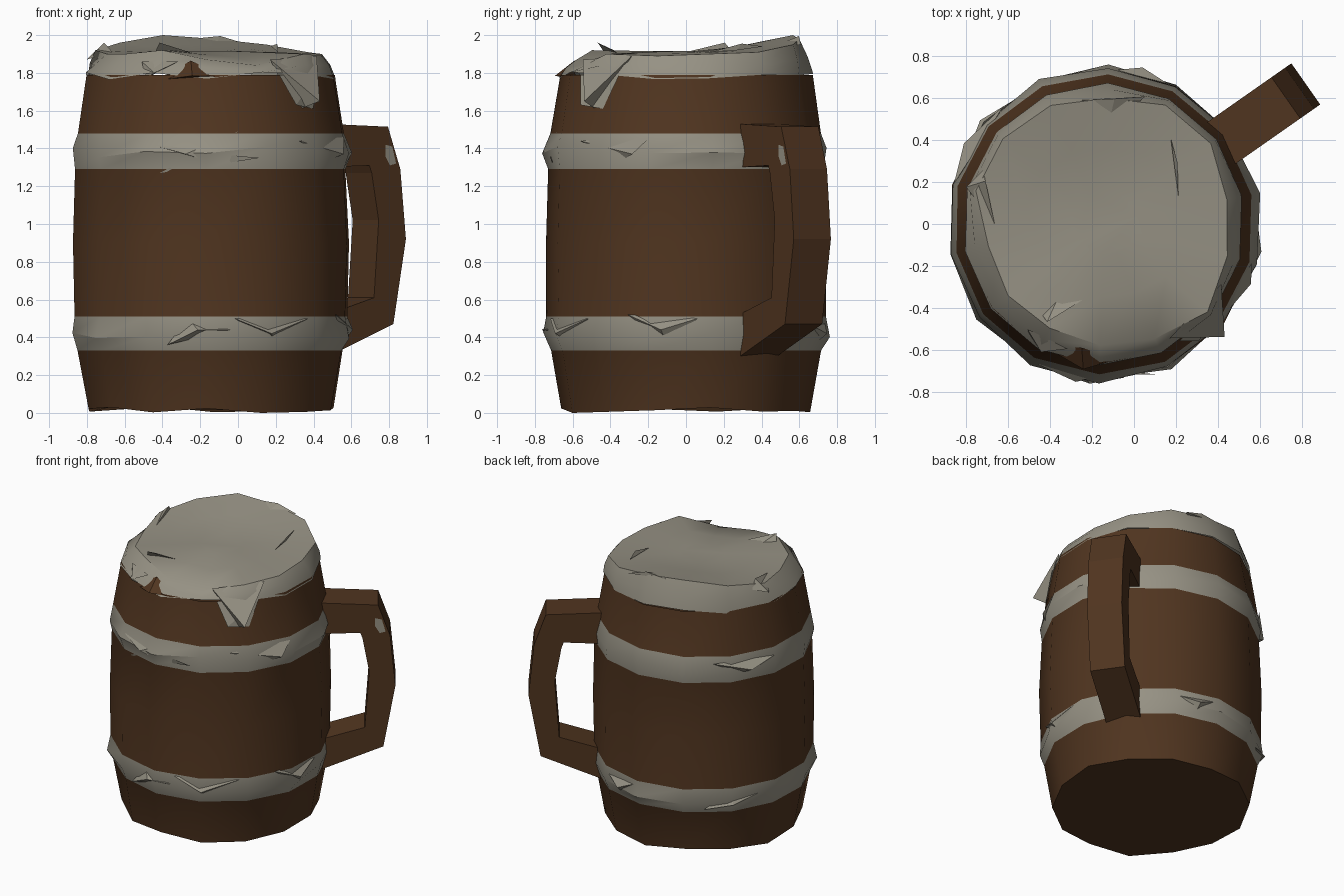
import bpy, bmesh, math, random
from mathutils import Vector

if "Cube" in bpy.data.objects:
    bpy.data.objects.remove(bpy.data.objects["Cube"])

random.seed(4)
CX, N, START = -0.145, 14, -66.0   # mug axis x, sides, first corner angle


def material(name, rgb):
    m = bpy.data.materials.new(name)
    m.diffuse_color = (*rgb, 1)
    m.use_nodes = True
    m.node_tree.nodes["Principled BSDF"].inputs["Base Color"].default_value = m.diffuse_color
    return m


BROWN = material("dark wood", (0.08, 0.035, 0.014))
GREY = material("pale grey", (0.305, 0.285, 0.23))


def polar(deg, r, z):
    a = math.radians(deg)
    return Vector((CX + r * math.cos(a), r * math.sin(a), z))


def finish(name, bm, mats, smooth=30):
    bmesh.ops.recalc_face_normals(bm, faces=bm.faces)
    me = bpy.data.meshes.new(name)
    bm.to_mesh(me)
    bm.free()
    for m in mats:
        me.materials.append(m)
    ob = bpy.data.objects.new(name, me)
    bpy.context.collection.objects.link(ob)
    if smooth:
        bpy.ops.object.select_all(action='DESELECT')
        ob.select_set(True)
        bpy.context.view_layer.objects.active = ob
        bpy.ops.object.shade_smooth_by_angle(angle=math.radians(smooth))
    return ob


def skin(bm, rings):
    for a, b in zip(rings, rings[1:]):
        for i in range(N):
            j = (i + 1) % N
            bm.faces.new((a[i], a[j], b[j], b[i]))


def shards(name, mat, groups):
    # each shard is a tetrahedron given in (angle, radius, height)
    bm = bmesh.new()
    for pts in groups:
        v = [bm.verts.new(polar(*p)) for p in pts]
        for f in ((0, 1, 2), (0, 1, 3), (1, 2, 3), (0, 2, 3)):
            bm.faces.new([v[k] for k in f])
    return finish(name, bm, [mat], 0)


angles = [START + 360 * i / N for i in range(N)]

# barrel with two bulging bands
profile = [(.66, .01), (.715, .33), (.75, .42), (.738, .51), (.744, .9),
           (.73, 1.29), (.75, 1.38), (.717, 1.48), (.668, 1.79)]
bm = bmesh.new()
rings = []
for k, (r, z) in enumerate(profile):
    jit = .012 if k in (2, 6) else .004
    rings.append([bm.verts.new(polar(a, r + random.uniform(-jit, jit),
                  z + (random.uniform(-.01, .025) if k == 0 else
                       random.uniform(-.03, .03) if k in (2, 6) else 0)))
                  for a in angles])
for v in rings[0]:
    v.co.z = max(0, v.co.z)
rings[0][0].co.z = 0
skin(bm, rings)
bm.faces.new(rings[0])
for f in bm.faces:
    z = f.calc_center_median().z
    f.material_index = int(.35 < z < .51 or 1.31 < z < 1.47)
finish("barrel", bm, [BROWN, GREY])

# foam cap: rim radius and height vary around the mug, low at the front
rim_r = [.60, .65, .61, .60, .64, .64, .60, .62, .63, .63, .56, .57, .56, .58]
rim_z = [1.84, 1.90, 1.89, 1.90, 1.91, 1.95, 1.98, 2.0, 1.96, 1.92, 1.90, 1.90, 1.92, 1.87]
bm = bmesh.new()
rings = []
for t in (0, .5, 1, 1.4, 1.75):
    ring = []
    for a, r, z in zip(angles, rim_r, rim_z):
        if t <= 1:      # outer flank from barrel edge up to the rim
            rr, zz = .674 + (r - .674) * t + .035 * t * (1 - t), 1.785 + (z - 1.785) * t
            if t == 0:
                zz += random.uniform(-.02, .02)
        else:           # shallow top
            rr, zz = r * (2 - t), z + (1.915 - z) * min(1, (t - 1) * 1.4)
        ring.append(bm.verts.new(polar(a, rr, zz)))
    rings.append(ring)
skin(bm, rings)
bm.faces.new(rings[-1])
finish("foam", bm, [GREY], 40)

# foam drip at the front right and jagged foam flaps
shards("foam_drip", GREY, [
    [(-60, .63, 1.87), (-27, .63, 1.89), (-43, .79, 1.65), (-46, .65, 1.60)],
    [(-57, .665, 1.79), (-32, .665, 1.79), (-51, .72, 1.63), (-39, .70, 1.61)],
])
shards("foam_flaps", GREY, [
    [(-125, .52, 1.90), (-103, .36, 1.90), (-122, .40, 1.90), (-120, .54, 1.96)],
    [(25, .56, 1.90), (50, .50, 1.92), (50, .28, 1.91), (20, .36, 1.90)],
    [(52, .52, 1.94), (38, .44, 1.92), (20, .38, 1.91), (40, .46, 1.955)],
    [(100, .60, 1.98), (72, .64, 1.95), (88, .44, 1.93), (85, .60, 1.995)],
    [(156, .63, 1.90), (160, .60, 1.96), (180, .52, 1.91), (165, .68, 1.87)],
    [(-126, .62, 1.86), (-106, .62, 1.86), (-116, .68, 1.80), (-122, .65, 1.77)],
])
shards("wood_gap", BROWN, [
    [(-116, .65, 1.76), (-84, .65, 1.78), (-98, .70, 1.785), (-100, .60, 1.865)],
])

# chipped splinters on the bands
shards("band_splinters", GREY, [
    [(-115, .74, 1.42), (-88, .72, 1.32), (-78, .70, 1.49), (-100, .765, 1.37)],
    [(-112, .72, 1.27), (-70, .765, 1.35), (-95, .72, 1.38), (-95, .70, 1.30)],
    [(-50, .73, 1.44), (-15, .73, 1.46), (-22, .76, 1.37), (-30, .70, 1.33)],
    [(130, .74, 1.44), (165, .74, 1.43), (150, .77, 1.38), (145, .70, 1.34)],
    [(-108, .74, .36), (-82, .74, .44), (-95, .765, .44), (-100, .70, .50)],
    [(-80, .73, .50), (-45, .73, .50), (-65, .765, .42), (-62, .70, .38)],
    [(-25, .73, .52), (5, .73, .50), (-10, .765, .44), (-8, .70, .36)],
    [(125, .73, .36), (155, .73, .44), (140, .77, .40), (140, .70, .48)],
    [(60, .73, .48), (90, .73, .50), (76, .77, .42), (75, .70, .36)],
])

# handle: outer and inner outlines, swept across its width
ANG = math.radians(35)
OUT = Vector((math.cos(ANG), math.sin(ANG), 0))
SIDE = Vector((-math.sin(ANG), math.cos(ANG), 0))


def on_handle(r, z, s):
    return Vector((-0.135, 0, z)) + OUT * r + SIDE * s


outer = [(.66, 1.53), (1.05, 1.515), (1.13, 1.29), (1.166, .92), (1.085, .47), (.67, .30)]
inner = [(.66, 1.30), (.93, 1.31), (.945, 1.27), (.99, 1.02), (.96, .61), (.66, .52)]
bm = bmesh.new()
loops = [[bm.verts.new(on_handle(*p, s)) for p in line]
         for line, s in ((outer, -.12), (outer, .12), (inner, .12), (inner, -.12))]
for k in range(4):
    a, b = loops[k], loops[(k + 1) % 4]
    for i in range(5):
        bm.faces.new((a[i], a[i + 1], b[i + 1], b[i]))
finish("handle", bm, [BROWN], 0)

# small pale patch on the side of the handle
bm = bmesh.new()
patch = [(1.03, 1.42), (1.075, 1.41), (1.10, 1.32), (1.06, 1.31), (1.03, 1.36)]
bm.faces.new([bm.verts.new(on_handle(*p, -.124)) for p in patch])
finish("handle_patch", bm, [GREY], 0)
